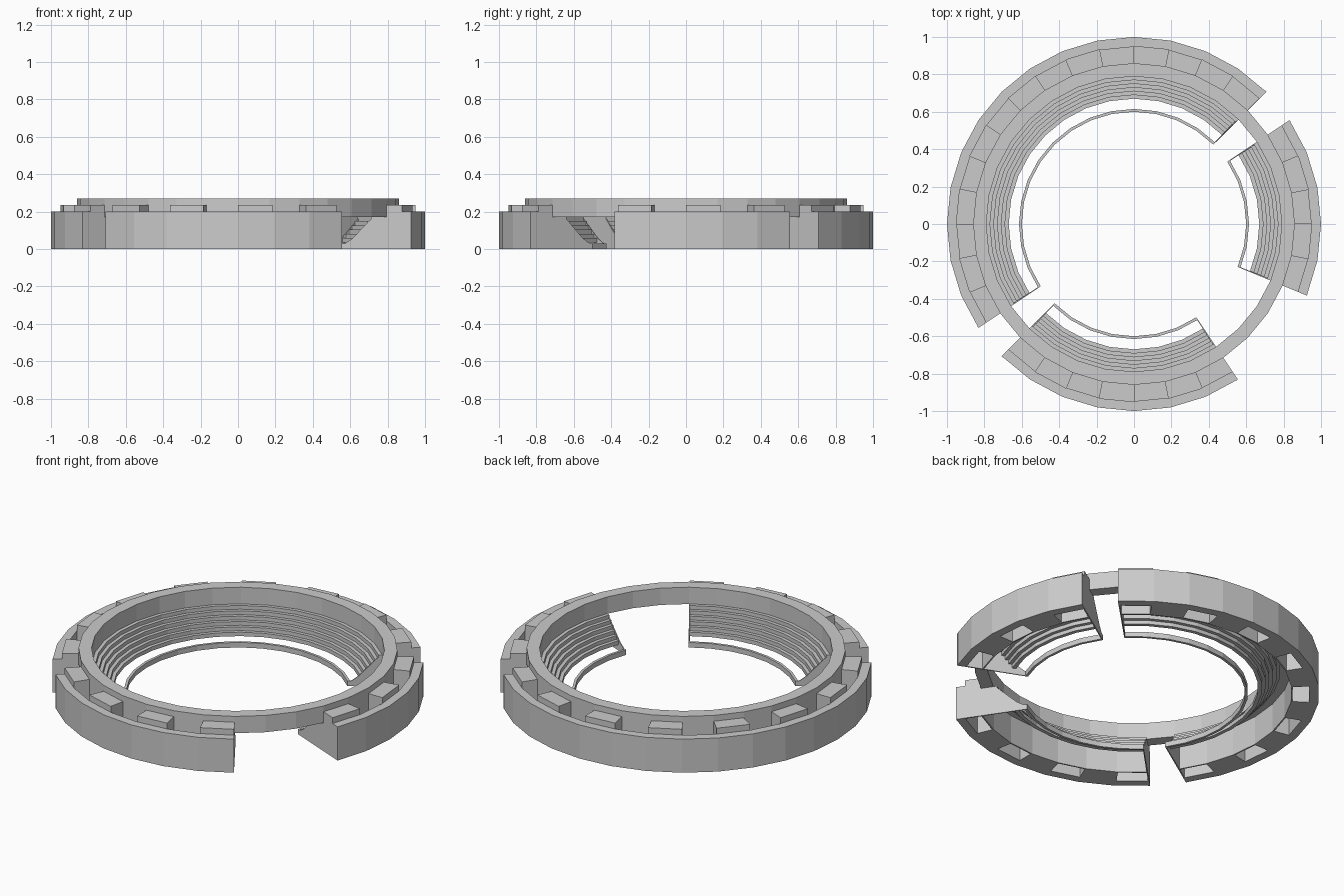
import bpy, bmesh, math

if "Cube" in bpy.data.objects:
    bpy.data.objects.remove(bpy.data.objects["Cube"], do_unlink=True)

SEG = 32
STEP = math.tau / SEG

grey = bpy.data.materials.new("concrete_grey")
grey.use_nodes = True
grey.diffuse_color = (0.6, 0.6, 0.6, 1)
grey.node_tree.nodes["Principled BSDF"].inputs["Base Color"].default_value = (0.6, 0.6, 0.6, 1)


def add_sweep(bm, profile, start, end):
    """Sweep an (r, z) profile between two angles, counted in ring segments."""
    full = end - start >= SEG
    count = max(1, round(end - start))
    rows = []
    for i in range(count if full else count + 1):
        a = (start + (end - start) * i / count) * STEP
        rows.append([bm.verts.new((r * math.cos(a), r * math.sin(a), z)) for r, z in profile])
    n = len(profile)
    for i in range(count):
        here, nxt = rows[i], rows[(i + 1) % len(rows)]
        for k in range(n):
            m = (k + 1) % n
            bm.faces.new((here[k], here[m], nxt[m], nxt[k]))
    if not full:
        bm.faces.new(rows[0])
        bm.faces.new(rows[-1])


def rect(r0, r1, z0, z1):
    return [(r0, z0), (r1, z0), (r1, z1), (r0, z1)]


def build(name, sweeps):
    bm = bmesh.new()
    for sweep in sweeps:
        add_sweep(bm, *sweep)
    bmesh.ops.recalc_face_normals(bm, faces=bm.faces)
    mesh = bpy.data.meshes.new(name)
    bm.to_mesh(mesh)
    bm.free()
    mesh.materials.append(grey)
    obj = bpy.data.objects.new(name, mesh)
    bpy.context.collection.objects.link(obj)
    return obj


# Continuous upper ring bridging the three openings
build("upper_ring", [(rect(0.79, 0.86, 0.17, 0.27), 0, SEG)])

# Three stands, as start and end segments
stands = {"east": (-2, 3), "north": (4, 19), "south": (20, 27)}

# Closing wall at each end of a stand, sloping along the seating
end_profile = [(0.6, 0), (1, 0), (1, 0.2), (0.86, 0.2), (0.86, 0.17),
               (0.78, 0.17), (0.66, 0.055), (0.62, 0.03), (0.6, 0.03)]

for name, (a, b) in stands.items():
    build(name + "_outer_wall", [(rect(0.95, 1, 0, 0.2), a, b)])
    build(name + "_inner_wall", [(rect(0.852, 0.86, 0, 0.18), a, b)])
    build(name + "_field_barrier", [(rect(0.6, 0.615, 0, 0.03), a, b)])

    # Stepped seating rows
    rows = []
    for i in range(6):
        r, z = 0.67 + 0.02 * i, 0.035 + 0.0225 * i
        rows.append((rect(r, r + 0.022, z, z + 0.0235), a, b))
    build(name + "_seating", rows)

    build(name + "_end_walls", [(end_profile, a, a + 0.04), (end_profile, b - 0.04, b)])

    # Raised hollow blocks alternating with sunken bays
    blocks, bays = [], []
    for s in range(a, b):
        if s % 2 == 0:
            blocks.append((rect(0.86, 0.95, 0.2, 0.235), s, s + 1))
            for t in (s, s + 0.96):
                blocks.append((rect(0.86, 0.95, 0, 0.2), t, t + 0.04))
        else:
            bays.append((rect(0.86, 0.95, 0, 0.02), s, s + 1))
    build(name + "_roof_blocks", blocks)
    build(name + "_bay_floors", bays)
